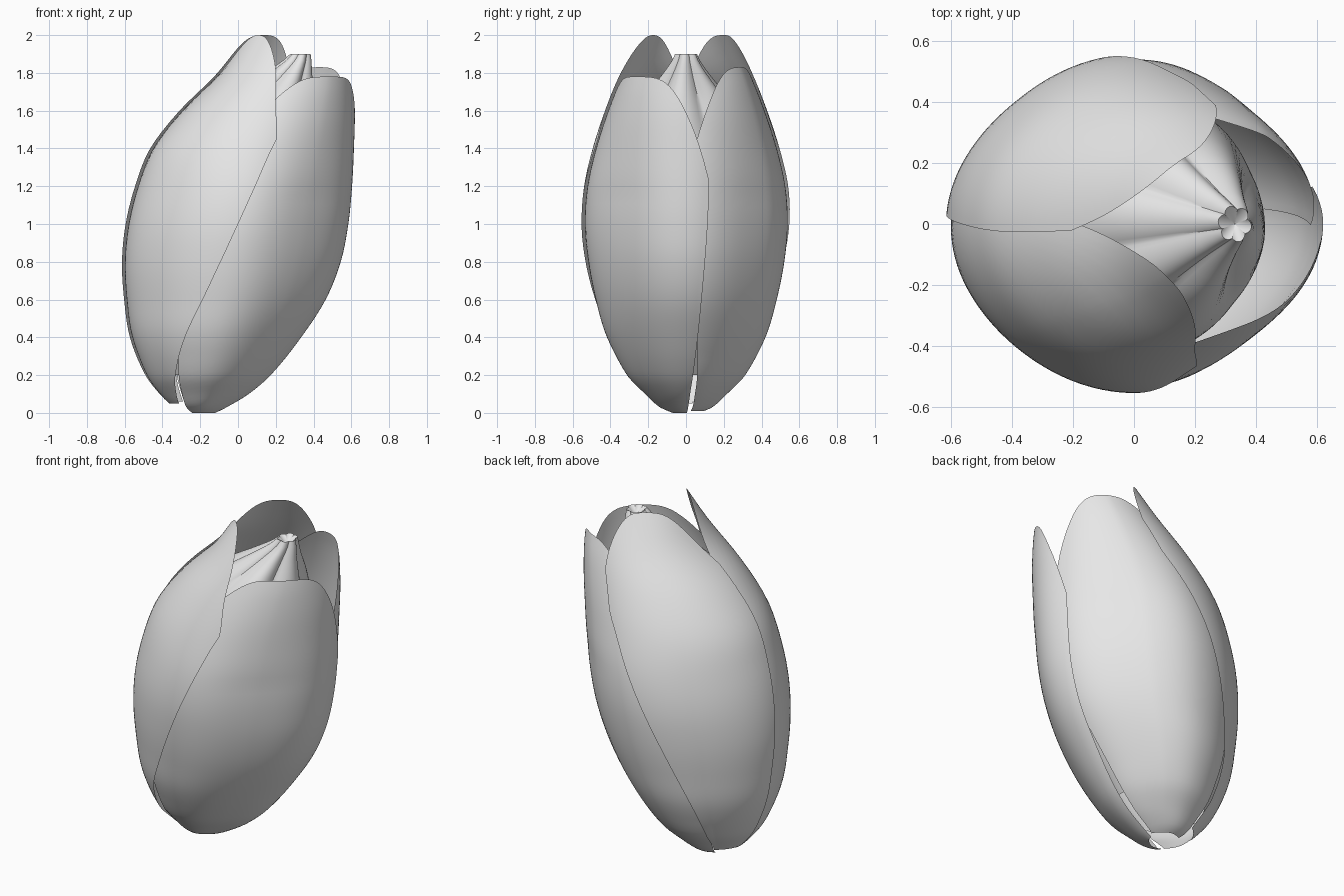
import bpy, math

if "Cube" in bpy.data.objects:
    bpy.data.objects.remove(bpy.data.objects["Cube"])

grey = bpy.data.materials.new("pale_grey")
grey.diffuse_color = (0.8, 0.8, 0.8, 1)
grey.use_nodes = True
grey.node_tree.nodes["Principled BSDF"].inputs["Base Color"].default_value = grey.diffuse_color

# leaning bud envelope: z, centre x, radius x, radius y
BUD = [(0, -.2, .08, .07), (.03, -.2, .14, .14), (.1, -.18, .235, .22), (.2, -.16, .33, .32),
       (.4, -.12, .45, .43), (.6, -.07, .53, .49), (.8, -.035, .575, .53), (1.0, -.005, .585, .548),
       (1.2, .03, .57, .535), (1.4, .075, .535, .49), (1.6, .155, .46, .425),
       (1.8, .25, .355, .345), (2.0, .31, .28, .25)]
# folded heart of the bud
HEART = [(.2, -.17, .26, .25), (.4, -.14, .38, .37), (.6, -.11, .45, .43),
         (1.0, -.065, .485, .45), (1.3, -.01, .44, .41), (1.5, .06, .365, .34), (1.65, .15, .26, .25),
         (1.78, .25, .145, .14), (1.86, .31, .08, .08), (1.9, .33, .055, .06)]


def sample(table, z):
    """Smooth cubic interpolation of a profile table."""
    n = len(table)
    z = min(max(z, table[0][0]), table[-1][0])
    i = 0
    while i < n - 2 and z > table[i + 1][0]:
        i += 1

    def slope(k, c):
        a, b = table[max(k - 1, 0)], table[min(k + 1, n - 1)]
        return (b[c] - a[c]) / (b[0] - a[0])
    p, q = table[i], table[i + 1]
    h = q[0] - p[0]
    t = (z - p[0]) / h
    return [(2*t**3 - 3*t*t + 1) * p[c] + (t**3 - 2*t*t + t) * h * slope(i, c)
            + (3*t*t - 2*t**3) * q[c] + (t**3 - t*t) * h * slope(i + 1, c) for c in (1, 2, 3)]


def make(name, verts, faces):
    me = bpy.data.meshes.new(name)
    me.from_pydata(verts, [], faces)
    me.materials.append(grey)
    for p in me.polygons:
        p.use_smooth = True
    ob = bpy.data.objects.new(name, me)
    bpy.context.collection.objects.link(ob)
    return ob


def petal(name, mid, start, end, base, tip, drop, power, off_start, off_end, bend):
    """Curved sheet on the envelope; start/end are (low, high) edge angles in degrees."""
    nu, nv = 40, 48
    verts, faces = [], []
    for j in range(nv + 1):
        for i in range(nu + 1):
            u = i / nu * 2 - 1
            z = base + (tip - base - drop * abs(u) ** power) * (j / nv) ** 1.5
            k = min(z / 1.35, 1.1) ** bend
            edge, off = (start, off_start) if u < 0 else (end, off_end)
            e = edge[0] + (edge[1] - edge[0]) * k
            a = math.radians(mid + (e - mid) * abs(u))
            cx, rx, ry = sample(BUD, z)
            d = off * abs(u) * min(z / .3, 1)
            # slightly flattened flanks, mostly on the right
            f = 1 - (.08 if math.cos(a) > 0 else .03) * math.sin(2 * a) ** 2 * min(max((1.75 - z) / .6, 0), 1)
            verts.append((cx + (rx + d) * f * math.cos(a), (ry + d) * f * math.sin(a), z))
    for j in range(nv):
        for i in range(nu):
            b = j * (nu + 1) + i
            faces.append((b, b + 1, b + nu + 2, b + nu + 1))
    make(name, verts, faces)


# four overlapping outer petals
petal("petal_front_left", 224, (168, 166), (212, 280), .05, 2.0, .55, 2.3, -.015, .005, .5)
petal("petal_back_left", 128, (124, 86), (172, 182), .06, 2.0, .3, 3, .006, .005, 1.3)
petal("petal_front_right", -48, (-124, -108), (4, 14), 0, 1.78, .55, 4, -.02, .005, .7)
petal("petal_back_right", 60, (16, -2), (122, 122), .01, 1.83, .65, 3, -.02, -.02, .7)

# inner petals, folded tight and pinched at the top
N, M = 96, 50
verts, faces = [], []
for j in range(M + 1):
    z = .2 + 1.7 * j / M
    cx, rx, ry = sample(HEART, z)
    depth = .02 + .18 * min(max((z - 1.1) / .6, 0), 1)
    for i in range(N):
        a = 2 * math.pi * i / N
        f = 1 - depth * (1 - abs(math.cos(3 * a + .3 * z)))
        verts.append((cx + rx * f * math.cos(a), ry * f * math.sin(a), z))
for j in range(M):
    for i in range(N):
        k = (i + 1) % N
        faces.append((j * N + i, j * N + k, (j + 1) * N + k, (j + 1) * N + i))
verts.append((.33, 0, 1.85))
faces += [(M * N + i, M * N + (i + 1) % N, len(verts) - 1) for i in range(N)]
heart = make("folded_inner_petals", verts, faces)
bpy.context.view_layer.objects.active = heart
heart.select_set(True)
bpy.ops.object.shade_smooth_by_angle(angle=math.radians(35))
